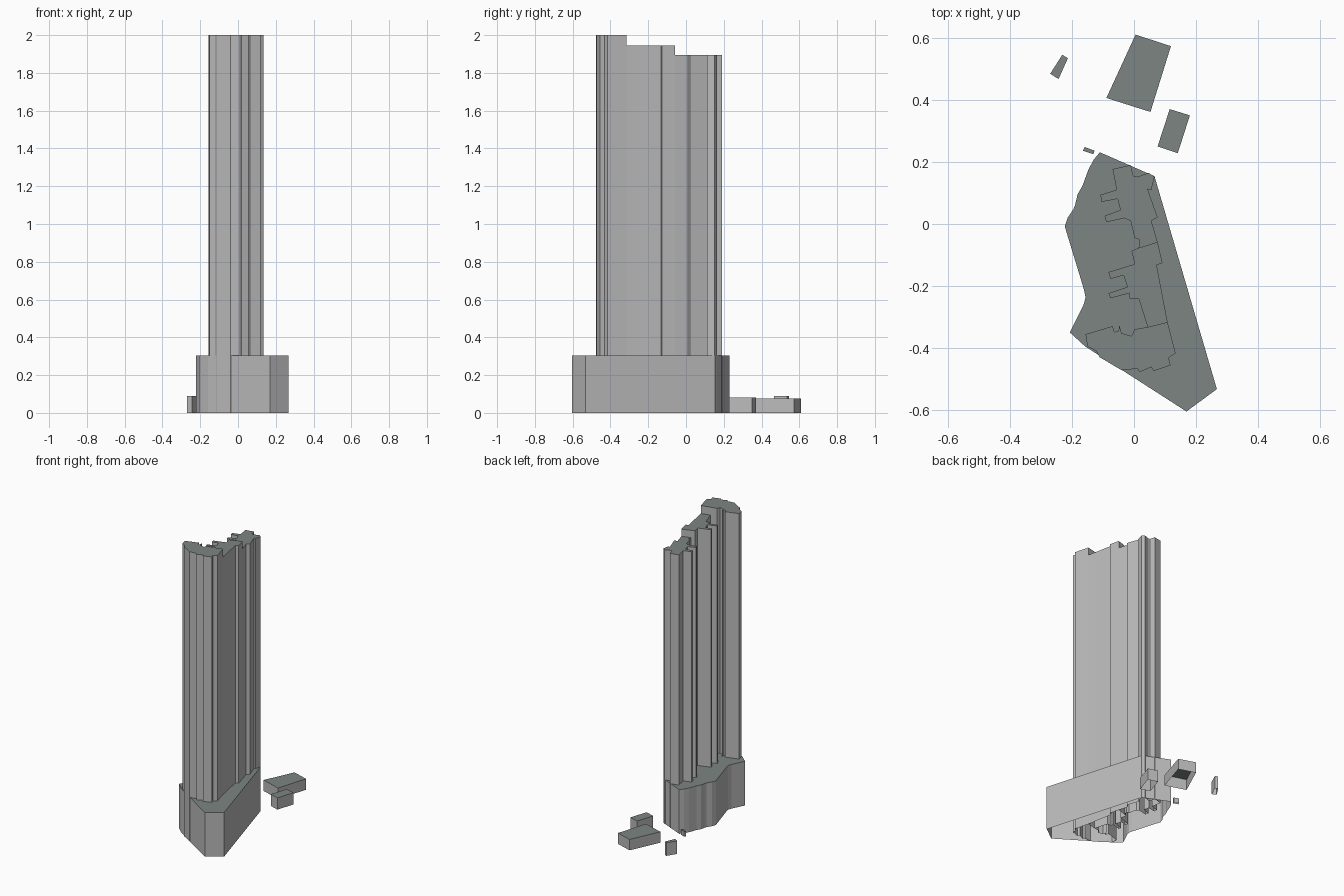
import bpy
import bmesh

cube = bpy.data.objects.get("Cube")
if cube:
    bpy.data.objects.remove(cube, do_unlink=True)


def make_material(name, colour):
    material = bpy.data.materials.new(name)
    material.use_nodes = True
    material.diffuse_color = colour
    material.node_tree.nodes["Principled BSDF"].inputs["Base Color"].default_value = colour
    return material


wall_grey = make_material("wall grey", (0.5, 0.5, 0.5, 1))
roof_grey = make_material("roof green grey", (0.2, 0.235, 0.22, 1))


def signed_area(outline):
    """Positive when the outline runs anticlockwise."""
    following = outline[1:] + outline[:1]
    return sum(a[0] * b[1] - b[0] * a[1] for a, b in zip(outline, following))


def extrude_block(name, outline, height):
    """Raise a plan outline (in thousandths) into walls with a flat roof and open base."""
    if signed_area(outline) < 0:
        outline = outline[::-1]
    bm = bmesh.new()
    base = [bm.verts.new((x / 1000, y / 1000, 0)) for x, y in outline]
    top = [bm.verts.new((v.co.x, v.co.y, height)) for v in base]
    count = len(base)
    for i in range(count):
        j = (i + 1) % count
        bm.faces.new((base[i], base[j], top[j], top[i]))
    roof = bm.faces.new(top)
    roof.material_index = 1
    bm.normal_update()
    # Triangulate the concave roof cleanly
    bmesh.ops.triangulate(bm, faces=[roof])
    mesh = bpy.data.meshes.new(name)
    bm.to_mesh(mesh)
    bm.free()
    mesh.materials.append(wall_grey)
    mesh.materials.append(roof_grey)
    block = bpy.data.objects.new(name, mesh)
    bpy.context.collection.objects.link(block)
    return block


# Wide podium with a wavy side
podium = [
    (-110, 231), (66, 154), (267, -532), (169, -604), (-158, -394),
    (-207, -349), (-163, -262), (-156, -237), (-161, -212), (-223, -8),
    (-214, 20), (-195, 48), (-190, 60), (-182, 95), (-166, 123),
    (-147, 175), (-130, 207),
]
extrude_block("podium", podium, 0.305)

# Three stepped tower sections with projecting bays
back_tower = [
    (-69, 177), (-11, 190), (-2, 155), (11, 152), (47, 165), (66, 152),
    (56, 110), (44, 112), (76, 22), (56, 10), (76, -58), (15, -77),
    (18, -50), (2, -45), (-11, 10), (-31, 19), (-89, 6), (-95, 26),
    (-44, 45), (-53, 81), (-105, 71), (-108, 94), (-56, 110),
]
extrude_block("back_tower", back_tower, 1.895)

middle_tower = [
    (15, -77), (76, -58), (92, -126), (73, -132), (108, -316), (44, -332),
    (15, -240), (-15, -240), (-15, -223), (-76, -239), (-82, -223),
    (-21, -203), (-34, -165), (-76, -177), (-82, -155), (2, -129), (-8, -87),
]
extrude_block("middle_tower", middle_tower, 1.945)

front_tower = [
    (108, -316), (134, -416), (111, -432), (118, -455), (63, -474),
    (56, -461), (18, -477), (11, -466), (-40, -471), (-111, -429),
    (-121, -410), (-150, -394), (-156, -355), (-69, -329), (-63, -348),
    (-50, -345), (-47, -326), (-40, -352), (-8, -361), (2, -339), (44, -332),
]
extrude_block("front_tower", front_tower, 2.0)

# Low outbuildings behind the podium
outbuildings = {
    "large_outbuilding": ([(5, 610), (119, 573), (53, 361), (-89, 406)], 0.075),
    "medium_outbuilding": ([(115, 370), (180, 350), (141, 228), (76, 250)], 0.081),
    "small_outbuilding": ([(-231, 545), (-213, 534), (-243, 467), (-270, 484)], 0.09),
    "tiny_outbuilding": ([(-159, 248), (-127, 236), (-131, 225), (-165, 236)], 0.035),
}
for name, (outline, height) in outbuildings.items():
    extrude_block(name, outline, height)
